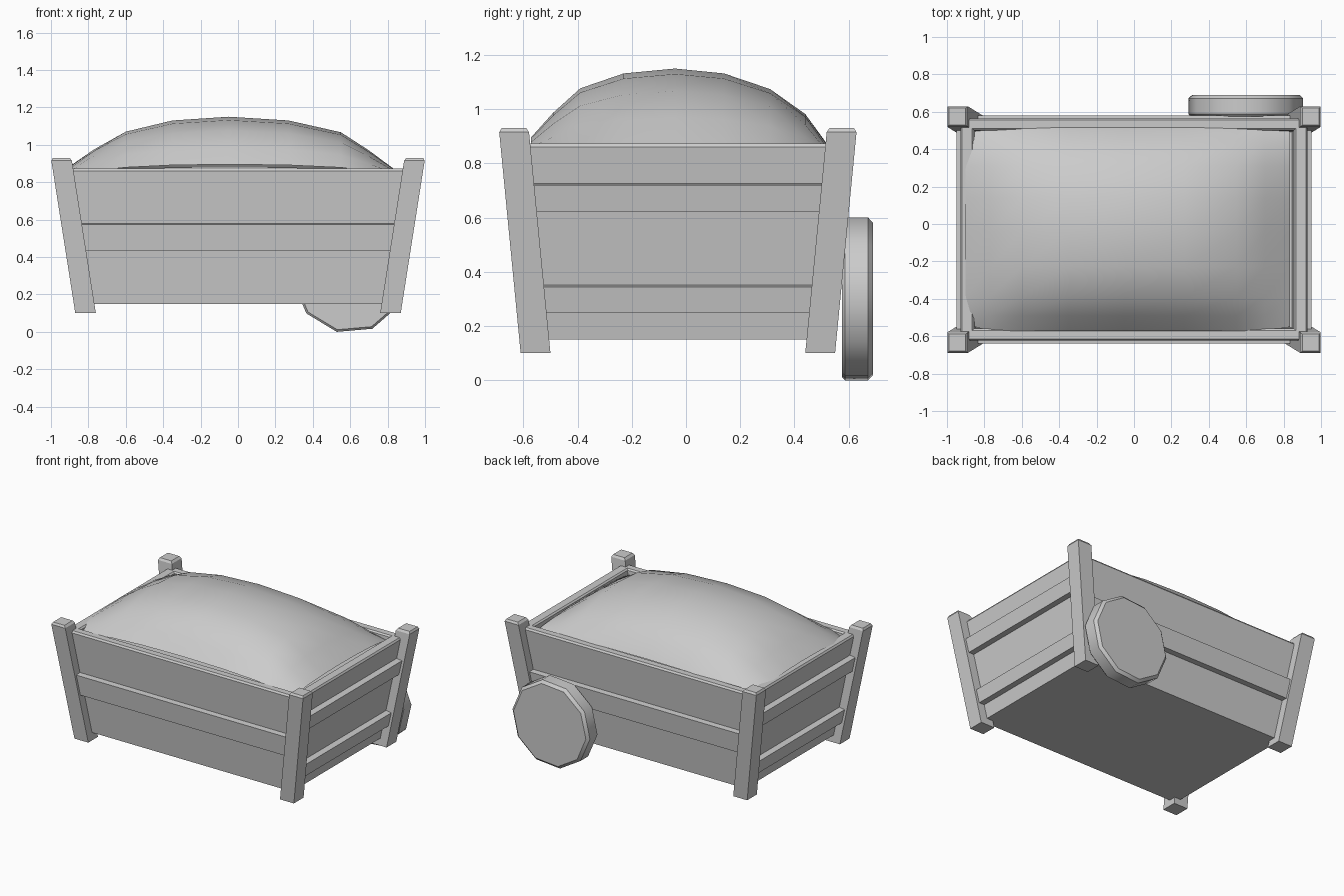
import bpy, bmesh, math

if "Cube" in bpy.data.objects:
    bpy.data.objects.remove(bpy.data.objects["Cube"])

CY = -0.03          # the cart body sits slightly forward of the wheel
TOP, BOT = 0.87, 0.15


def finish(name, bm):
    bmesh.ops.recalc_face_normals(bm, faces=bm.faces[:])
    me = bpy.data.meshes.new(name)
    bm.to_mesh(me)
    bm.free()
    ob = bpy.data.objects.new(name, me)
    bpy.context.collection.objects.link(ob)
    return ob


def smooth(ob, angle):
    bpy.ops.object.select_all(action='DESELECT')
    bpy.context.view_layer.objects.active = ob
    ob.select_set(True)
    bpy.ops.object.shade_smooth_by_angle(angle=math.radians(angle))


def hull(name, pts):
    bm = bmesh.new()
    for p in pts:
        bm.verts.new(p)
    bmesh.ops.convex_hull(bm, input=bm.verts[:])
    bmesh.ops.dissolve_limit(bm, angle_limit=0.01, verts=bm.verts[:], edges=bm.edges[:])
    return finish(name, bm)


def wall_x(z):
    return 0.93 - 0.157 * (TOP - z)


def wall_y(z):
    return 0.595 - 0.096 * (TOP - z)


def ring(hx, hy, z):
    return [(sx * hx, CY + sy * hy, z) for sx, sy in ((-1, -1), (1, -1), (1, 1), (-1, 1))]


# Tapered body with a recessed top, leaving a bevelled rim
bm = bmesh.new()
levels = [ring(wall_x(BOT), wall_y(BOT), BOT), ring(wall_x(0.86), wall_y(0.86), 0.86),
          ring(0.92, 0.585, 0.873), ring(0.865, 0.54, 0.873),
          ring(0.855, 0.53, 0.863), ring(0.845, 0.523, 0.78)]
loops = [[bm.verts.new(p) for p in lv] for lv in levels]
for a, b in zip(loops, loops[1:]):
    for i in range(4):
        j = (i + 1) % 4
        bm.faces.new((a[i], a[j], b[j], b[i]))
bm.faces.new(loops[0])
bm.faces.new(loops[-1])
finish("cart_body", bm)

# Leaning corner posts with a small chamfered cap
for sx in (-1, 1):
    for sy in (-1, 1):
        pts = []
        for x0, x1, y0, y1, z in ((0.76, 0.87, 0.47, 0.58, 0.10),
                                  (0.888, 0.998, 0.549, 0.659, 0.915),
                                  (0.90, 0.99, 0.559, 0.65, 0.93)):
            pts += [(sx * x, CY + sy * y, z) for x in (x0, x1) for y in (y0, y1)]
        hull(f"post_{'right' if sx > 0 else 'left'}_{'back' if sy > 0 else 'front'}", pts)

# Raised bands: one on front and back, two on each end
D = 0.042
for s in (-1, 1):
    pts = []
    for z, drop in ((0.432, 0), (0.58, 0.005)):
        for x in (-1, 1):
            hx = x * (wall_x(z) - 0.02)
            pts += [(hx, CY + s * (wall_y(z) - 0.03), z),
                    (hx, CY + s * (wall_y(z) + D), z - drop)]
    hull("back_band" if s > 0 else "front_band", pts)
    for k, (z0, z1) in enumerate(((0.25, 0.355), (0.62, 0.73))):
        pts = []
        for z, drop in ((z0, 0), (z1, 0.01)):
            for y in (-1, 1):
                hy = CY + y * (wall_y(z) - 0.02)
                pts += [(s * (wall_x(z) - 0.03), hy, z),
                        (s * (wall_x(z) + D), hy, z - drop)]
        hull(f"{'right' if s > 0 else 'left'}_band_{k + 1}", pts)

# Heaped load: grid swept from a long profile and a cross profile
heights = [0.885, 0.975, 1.07, 1.13, 1.15, 1.13, 1.067, 0.97, 0.87]
xs = [-0.90, -0.77, -0.60, -0.35, -0.05, 0.27, 0.55, 0.70, 0.835]
ys = [-0.572, -0.49, -0.39, -0.23, -0.04, 0.14, 0.31, 0.44, 0.515]
BASE = 0.83
f = [(h - BASE) / (1.15 - BASE) for h in heights]
bm = bmesh.new()
n = len(xs)
grid = []
for i in range(n):
    row = []
    for j in range(n):
        # pull the corners in so they stay inside the rim
        cx = max(-0.85, xs[i]) if j in (0, n - 1) else xs[i]
        cy = max(-0.55, min(0.495, ys[j])) if i in (0, n - 1) else ys[j]
        row.append(bm.verts.new((cx, cy, BASE + (1.15 - BASE) * f[i] * f[j] ** 0.9)))
    grid.append(row)
for i in range(n - 1):
    for j in range(n - 1):
        bm.faces.new((grid[i][j], grid[i + 1][j], grid[i + 1][j + 1], grid[i][j + 1]))
load = finish("heaped_load", bm)
for p in load.data.polygons:
    p.use_smooth = True
if load.data.polygons[0].normal.z < 0:
    load.data.flip_normals()

# Ten-sided spare wheel hung on the back
bm = bmesh.new()
R = 0.308
rings = []
for r, y in ((R - 0.012, 0.575), (R, 0.587), (R, 0.672), (R - 0.02, 0.69)):
    rings.append([bm.verts.new((0.598 + r * math.cos(math.radians(5 + 36 * k)), y,
                                0.3 + r * math.sin(math.radians(5 + 36 * k)))) for k in range(10)])
for a, b in zip(rings, rings[1:]):
    for k in range(10):
        m = (k + 1) % 10
        bm.faces.new((a[k], a[m], b[m], b[k]))
bm.faces.new(rings[0])
bm.faces.new(rings[-1])
smooth(finish("wheel", bm), 40)
